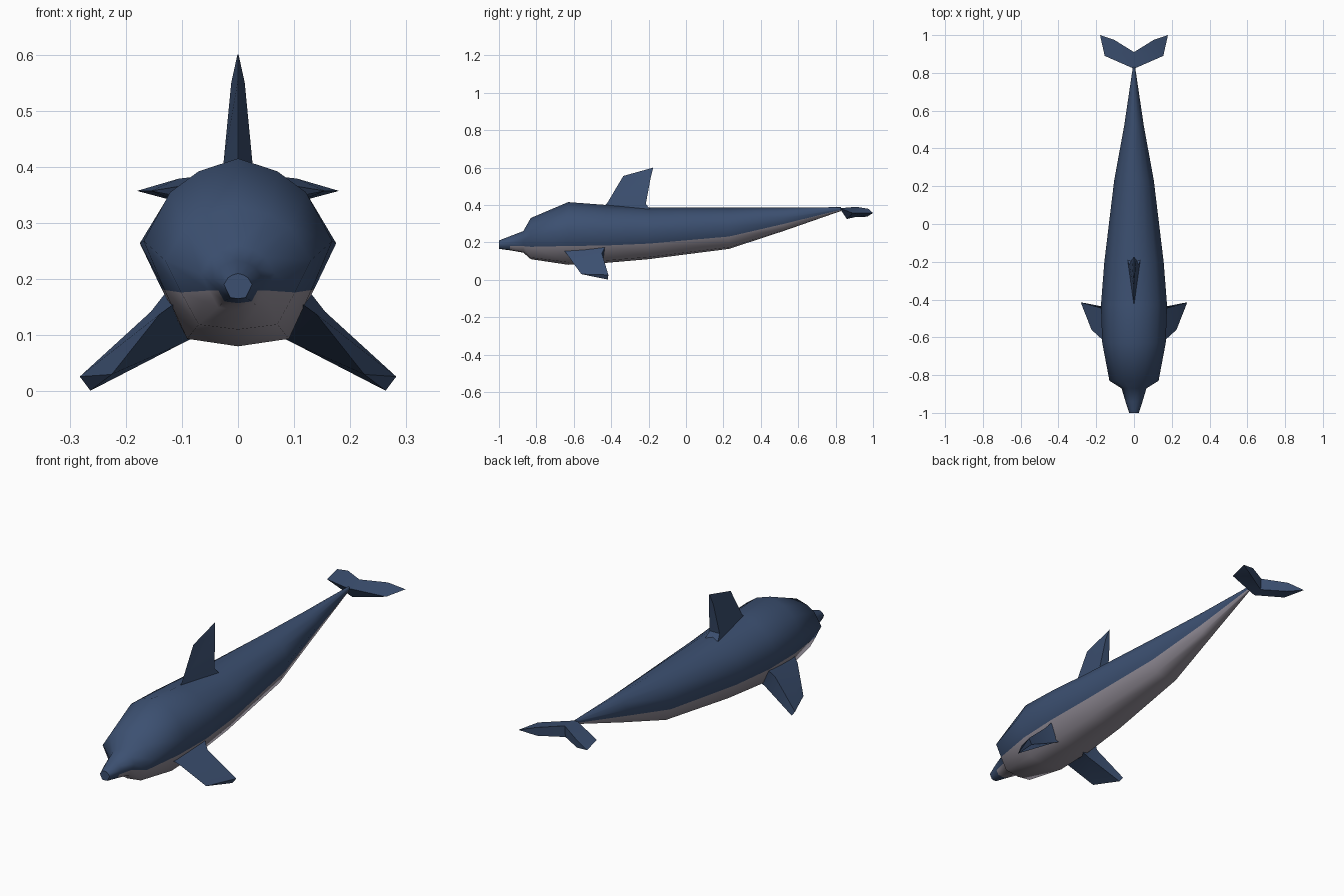
import bpy
import bmesh
import math

cube = bpy.data.objects.get("Cube")
if cube:
    bpy.data.objects.remove(cube, do_unlink=True)


def material(name, rgb):
    mat = bpy.data.materials.new(name)
    mat.use_nodes = True
    mat.diffuse_color = (*rgb, 1)
    mat.node_tree.nodes["Principled BSDF"].inputs["Base Color"].default_value = (*rgb, 1)
    return mat


SKIN = material("slate blue", (0.045, 0.08, 0.165))
BELLY = material("pale grey", (0.30, 0.275, 0.32))


def finish(name, bm, angle):
    bmesh.ops.remove_doubles(bm, verts=bm.verts, dist=0.0001)
    bmesh.ops.recalc_face_normals(bm, faces=bm.faces)
    mesh = bpy.data.meshes.new(name)
    bm.to_mesh(mesh)
    bm.free()
    mesh.materials.append(SKIN)
    mesh.materials.append(BELLY)
    obj = bpy.data.objects.new(name, mesh)
    bpy.context.collection.objects.link(obj)
    bpy.ops.object.select_all(action="DESELECT")
    obj.select_set(True)
    bpy.context.view_layer.objects.active = obj
    bpy.ops.object.shade_smooth_by_angle(angle=math.radians(angle))
    return obj


def loft(name, rings, angle, paint=None):
    """Skin a list of point rings and cap both ends."""
    bm = bmesh.new()
    loops = [[bm.verts.new(p) for p in ring] for ring in rings]
    n = len(loops[0])
    for i in range(len(loops) - 1):
        a, b = loops[i], loops[i + 1]
        for j in range(n):
            k = (j + 1) % n
            face = bm.faces.new((a[j], a[k], b[k], b[j]))
            if paint:
                face.material_index = paint(i, j)
    bm.faces.new(loops[0])
    bm.faces.new(loops[-1])
    return finish(name, bm, angle)


# Body: one cross-section scaled along the length
section = [(0, 1), (0.42, 0.93), (0.72, 0.82), (1, 0.56), (0.78, 0.3), (0.54, 0.04), (0, 0)]
section += [(-x, z) for x, z in section[-2:0:-1]]
# y, bottom z, top z, half width
stations = [
    (-1.0, 0.165, 0.21, 0.025),
    (-0.94, 0.157, 0.233, 0.045),
    (-0.87, 0.145, 0.26, 0.066),
    (-0.83, 0.11, 0.33, 0.13),
    (-0.63, 0.08, 0.415, 0.168),
    (-0.43, 0.09, 0.40, 0.175),
    (-0.2, 0.11, 0.387, 0.157),
    (0.23, 0.165, 0.385, 0.105),
    (0.52, 0.26, 0.386, 0.052),
    (0.83, 0.368, 0.388, 0.006),
]
rings = [[(x * w, y, lo + z * (hi - lo)) for x, z in section] for y, lo, hi, w in stations]
loft("body", rings, 62, lambda i, j: int(i > 0 and 4 <= j < 8))

# Pectoral fins: wedges with a sharp front edge and a thick back edge
pectoral = [
    [(0.08, -0.67, 0.18), (0.11, -0.42, 0.2), (0.07, -0.45, 0.1)],
    [(0.14, -0.637, 0.137), (0.155, -0.45, 0.142), (0.1, -0.45, 0.085)],
    [(0.225, -0.56, 0.03), (0.282, -0.415, 0.026), (0.263, -0.418, 0.001)],
]
for name, side in (("left_pectoral_fin", 1), ("right_pectoral_fin", -1)):
    loft(name, [[(side * x, y, z) for x, y, z in ring] for ring in pectoral], 30)

# Dorsal fin: front y and z, back y and z, half thickness
dorsal = [
    (-0.46, 0.37, -0.19, 0.375, 0.034),
    (-0.42, 0.412, -0.215, 0.405, 0.026),
    (-0.335, 0.555, -0.188, 0.55, 0.012),
    (-0.18, 0.598, -0.175, 0.6, 0.001),
]
loft("dorsal_fin", [[(0, fy, fz), (t, by, bz), (-t, by, bz)] for fy, fz, by, bz, t in dorsal], 30)

# Tail flukes: half built, then mirrored across the middle
bm = bmesh.new()
points = {
    "root": (0, 0.822, 0.382), "root_low": (0, 0.86, 0.325),
    "corner": (0.155, 0.89, 0.357), "tip": (0.18, 1.0, 0.357),
    "rear": (0.105, 0.975, 0.379), "rear_low": (0.105, 0.968, 0.337),
    "notch": (0, 0.91, 0.39), "notch_low": (0, 0.905, 0.335),
}
v = {key: bm.verts.new(p) for key, p in points.items()}
for keys in (
    "root corner notch", "corner rear notch", "corner tip rear",
    "root_low notch_low corner", "corner notch_low rear_low", "corner rear_low tip",
    "root root_low corner", "rear tip rear_low", "notch rear rear_low notch_low",
):
    bm.faces.new([v[key] for key in keys.split()])
copy = bmesh.ops.duplicate(bm, geom=bm.verts[:] + bm.edges[:] + bm.faces[:])
for item in copy["geom"]:
    if isinstance(item, bmesh.types.BMVert):
        item.co.x *= -1
finish("tail_flukes", bm, 30)
